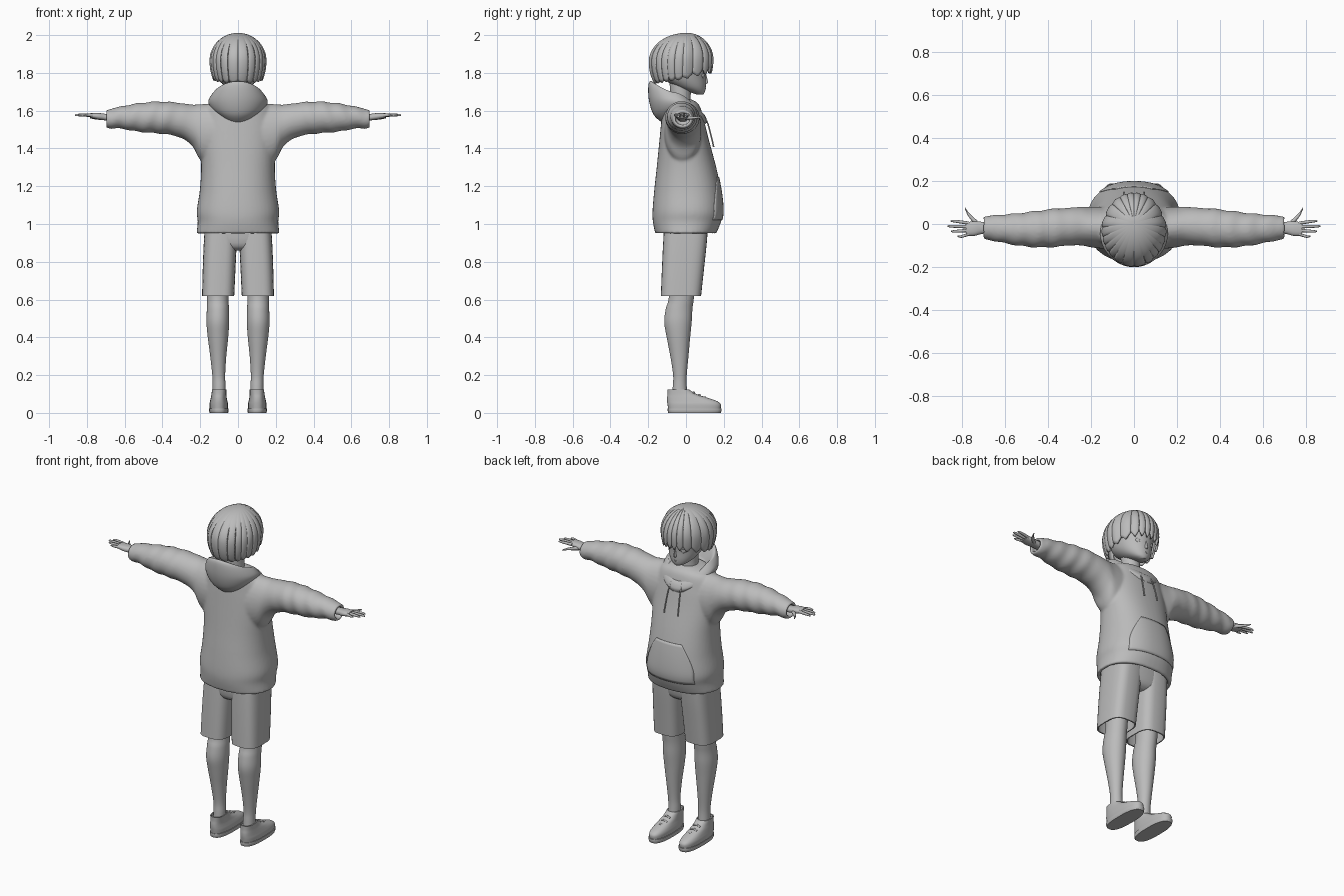
import bpy, bmesh, math
from math import sin, cos, pi

if "Cube" in bpy.data.objects:
    bpy.data.objects.remove(bpy.data.objects["Cube"])

grey = bpy.data.materials.new("plain grey")
grey.use_nodes = True
grey.diffuse_color = (0.5, 0.5, 0.5, 1)
grey.node_tree.nodes["Principled BSDF"].inputs["Base Color"].default_value = (0.5, 0.5, 0.5, 1)


def finish(name, bm, mirror=False, angle=45):
    """Turn a bmesh into a smooth shaded object, mirrored in x on request."""
    bmesh.ops.recalc_face_normals(bm, faces=bm.faces)
    mesh = bpy.data.meshes.new(name)
    bm.to_mesh(mesh)
    bm.free()
    mesh.materials.append(grey)
    ob = bpy.data.objects.new(name, mesh)
    bpy.context.collection.objects.link(ob)
    bpy.ops.object.select_all(action="DESELECT")
    ob.select_set(True)
    bpy.context.view_layer.objects.active = ob
    bpy.ops.object.shade_smooth_by_angle(angle=math.radians(angle))
    if mirror:
        ob.modifiers.new("Mirror", "MIRROR")
    return ob


def spline(keys, steps=5):
    """Catmull-Rom points through the key rings."""
    out = []
    for i in range(len(keys) - 1):
        quad = [keys[max(i - 1, 0)], keys[i], keys[i + 1], keys[min(i + 2, len(keys) - 1)]]
        for k in range(steps):
            t = k / steps
            out.append([b + t / 2 * (c - a + t * (2 * a - 5 * b + 4 * c - d + t * (3 * (b - c) + d - a)))
                        for a, b, c, d in zip(*quad)])
    return out + [list(keys[-1])]


def skin(bm, rings, close=True):
    """Bridge rings of points into a surface, with end caps."""
    rows = [[bm.verts.new(p) for p in ring] for ring in rings]
    n = len(rows[0])
    for a, b in zip(rows, rows[1:]):
        for i in range(n):
            j = (i + 1) % n
            bm.faces.new((a[i], a[j], b[j], b[i]))
    if close:
        bm.faces.new(rows[0])
        bm.faces.new(rows[-1])


def loft(bm, keys, axis="z", power=2, hollow=0, wall=0.8, wave=0, n=32, flip=1):
    """Rings (height, u0, u1, v0, v1) along an axis; hollow sinks an opening into the last end."""
    rings = spline(keys)
    if hollow:
        t, a, b, c, d = rings[-1]
        shrink = [(a + b) / 2 + (a - b) / 2 * wall, (a + b) / 2 + (b - a) / 2 * wall,
                  (c + d) / 2 + (c - d) / 2 * wall, (c + d) / 2 + (d - c) / 2 * wall]
        rings += [[t] + shrink, [t + hollow] + shrink]
    pts = []
    for t, a, b, c, d in rings:
        ring = []
        for i in range(n):
            f = 2 * pi * i / n
            s = 1 + wave * sin(t * 70 + 2 * sin(f)) * min(1, max(0, t - 0.25) * 6)
            u = (a + b) / 2 + s * (b - a) / 2 * math.copysign(abs(cos(f)) ** (2 / power), cos(f))
            v = (c + d) / 2 + s * (d - c) / 2 * math.copysign(abs(sin(f)) ** (2 / power), sin(f))
            ring.append((u, v, t) if axis == "z" else (flip * t, u, v))
        pts.append(ring)
    skin(bm, pts)


def part(name, keys, mirror=False, angle=45, **kw):
    bm = bmesh.new()
    loft(bm, keys, **kw)
    return finish(name, bm, mirror, angle)


# Hoodie: body and sleeves fused into one cloth surface
bm = bmesh.new()
loft(bm, [(1.66, -.07, .07, -.10, .03), (1.63, -.16, .16, -.12, .07), (1.55, -.19, .19, -.13, .095),
          (1.45, -.20, .20, -.14, .12), (1.3, -.195, .195, -.155, .16), (1.18, -.202, .202, -.168, .185),
          (1.07, -.218, .218, -.177, .196), (1.01, -.213, .213, -.175, .185), (.95, -.22, .22, -.163, .16)],
     power=2.3, hollow=.07, wall=.9, n=48)
for side in (-1, 1):
    loft(bm, [(.08, -.12, .08, 1.3, 1.64), (.19, -.11, .08, 1.33, 1.635), (.24, -.1, .08, 1.41, 1.632),
              (.3, -.1, .075, 1.455, 1.64), (.38, -.108, .07, 1.475, 1.648), (.46, -.108, .06, 1.482, 1.647),
              (.54, -.1, .05, 1.49, 1.638), (.62, -.085, .043, 1.505, 1.622), (.67, -.075, .038, 1.505, 1.612),
              (.7, -.072, .036, 1.512, 1.6)],
         axis="x", wave=.035, hollow=-.05, wall=.72, flip=side)
hoodie = finish("hoodie", bm)
rm = hoodie.modifiers.new("Fuse", "REMESH")
rm.mode = "VOXEL"
rm.voxel_size = .008
rm.use_smooth_shade = True
sm = hoodie.modifiers.new("Soften", "SMOOTH")
sm.iterations = 6

# Pouch pocket hugging the belly, with slanted hand openings
bm = bmesh.new()
rows = []
for k in range(15):
    z = 1.02 + .23 * k / 14
    w = .16 - .075 * max(0, (z - 1.08) / .17) ** 1.5
    rows.append([bm.verts.new((w * (i / 12 - 1), .3, z)) for i in range(25)])
for a, b in zip(rows, rows[1:]):
    for i in range(24):
        bm.faces.new((a[i], b[i], b[i + 1], a[i + 1]))
pocket = finish("pouch_pocket", bm)
sw = pocket.modifiers.new("Hug", "SHRINKWRAP")
sw.target = hoodie
sw.wrap_method = "PROJECT"
sw.use_project_y = True
sw.use_negative_direction = True
sw.use_positive_direction = False
sw.offset = .004
pocket.modifiers.new("Cloth", "SOLIDIFY").thickness = .006

# Hood lying open around the neck: (half width, back y, front y, back z, side z, front z)
bm = bmesh.new()
rings = []
for w, yb, yf, zb, zs, zf in spline([(.12, -.125, .105, 1.535, 1.6, 1.53), (.15, -.172, .11, 1.58, 1.625, 1.55),
                                     (.156, -.197, .1, 1.66, 1.655, 1.575), (.135, -.197, .085, 1.745, 1.69, 1.59),
                                     (.12, -.17, .075, 1.745, 1.69, 1.59), (.085, -.12, .055, 1.65, 1.64, 1.56)]):
    ring = []
    for i in range(48):
        f = 2 * pi * i / 48
        c = cos(f)
        z = zs + (zb - zs) * max(c, 0) ** 1.5 + (zf - zs) * max(-c, 0) ** 1.5
        ring.append((w * sin(f), (yb + yf) / 2 + (yb - yf) / 2 * c, z))
    rings.append(ring)
skin(bm, rings)
finish("hood", bm, angle=60)

# Drawstrings
part("drawstring", [(1.585, .03, .038, .085, .093), (1.53, .036, .044, .112, .12), (1.42, .042, .05, .14, .148),
                    (1.41, .041, .051, .14, .15)], mirror=True, n=8)

# Shorts: seat and two open legs
part("shorts_seat", [(1.06, -.17, .17, -.12, .12), (.9, -.17, .17, -.115, .105), (.86, -.08, .08, -.08, .07)], power=2.6)
part("shorts_leg", [(1.0, .005, .175, -.115, .118), (.88, .008, .182, -.122, .108), (.75, .014, .187, -.128, .094),
                    (.62, .02, .19, -.133, .08)], mirror=True, power=3.2, hollow=.12, wall=.93)

# Legs
part("leg", [(.8, .045, .17, -.09, .06), (.62, .05, .165, -.09, .043), (.55, .048, .165, -.107, .034),
             (.48, .047, .167, -.115, .03), (.4, .052, .16, -.102, .022), (.3, .062, .147, -.083, .013),
             (.2, .068, .136, -.068, .004), (.14, .066, .134, -.07, .004), (.06, .066, .136, -.075, .01)], mirror=True)

# Shoes: flat sole, upper that slopes to the toe, ankle collar and laces
part("shoe_sole", [(0, .052, .15, -.094, .184), (.012, .05, .153, -.097, .188), (.024, .05, .153, -.097, .188)],
     mirror=True, power=2.6)
part("shoe_upper", [(.02, .054, .15, -.094, .183), (.045, .053, .151, -.098, .184), (.062, .056, .148, -.1, .165),
                    (.08, .06, .144, -.1, .115), (.1, .062, .14, -.098, .055), (.125, .062, .138, -.098, .015)],
     mirror=True, power=2.5, hollow=-.015, wall=.88)
for k in range(3):
    y, z = .035 + .03 * k, .112 - .013 * k
    part("shoe_lace", [(.078, y, y + .012, z - .012, z - .006), (.101, y, y + .012, z - .006, z + .002),
                       (.124, y, y + .012, z - .012, z - .006)], axis="x", mirror=True, n=8)

# Hands: palm, four fingers, thumb
part("palm", [(.64, -.045, .01, 1.54, 1.58), (.7, -.045, .01, 1.548, 1.583), (.74, -.055, .012, 1.553, 1.588),
              (.78, -.054, .008, 1.562, 1.587)], axis="x", mirror=True, power=2.4, n=20)
for k, (name, tip) in enumerate([("little", .818), ("ring", .848), ("middle", .864), ("index", .85)]):
    y, out = -.046 + .0165 * k, -.011 + .007 * k
    part(name + "_finger", [(.765, y - .008, y + .008, 1.565, 1.584),
                            (tip - .02, y + out - .007, y + out + .006, 1.57, 1.584),
                            (tip, y + out - .003, y + out + .003, 1.572, 1.579)], axis="x", mirror=True, n=10)
part("thumb", [(.715, -.02, .006, 1.55, 1.574), (.745, .006, .032, 1.552, 1.572), (.768, .035, .055, 1.556, 1.57),
               (.783, .066, .076, 1.559, 1.566)], axis="x", mirror=True, n=10)

# Neck, head and small facial features
part("neck", [(1.54, -.065, .065, -.09, .035), (1.66, -.052, .052, -.082, .025), (1.78, -.055, .055, -.09, .03)])
part("head", [(1.686, -.018, .018, .055, .092), (1.7, -.046, .046, .015, .1), (1.73, -.076, .076, -.06, .105),
              (1.78, -.1, .1, -.13, .106), (1.85, -.112, .112, -.155, .112), (1.92, -.095, .095, -.135, .09),
              (1.96, -.04, .04, -.07, .03)])
part("nose", [(1.742, -.008, .008, .09, .107), (1.75, -.009, .009, .09, .117), (1.79, -.004, .004, .09, .108)], n=10)
part("mouth", [(1.715, -.012, .012, .095, .104), (1.719, -.016, .016, .095, .106), (1.722, -.01, .01, .095, .104)], n=12)
part("eye", [(1.772, .034, .05, .07, .096), (1.785, .026, .06, .07, .098), (1.795, .032, .056, .07, .097)],
     mirror=True, n=16)

# Hair: grooved cap whose locks end in points, with a recessed fringe in front
bm = bmesh.new()
rings = []
cols, locks = 176, 22
for r in range(1, 22):
    s = r / 21
    ring = []
    for i in range(cols):
        f = 2 * pi * i / cols
        front = max(0, cos(f))
        fringe = min(1, max(0, (cos(f) - .15) * 8))
        tooth = abs((i * locks / cols + .35 * sin(3 * f)) % 1 - .5) * 2
        low = 1.745 + .02 * (1 + cos(f)) + .012 * front + (.015 + .03 * front) * tooth
        end = math.acos(max(-1, (low - 1.865) / .2))
        a = s * end
        z = 1.865 + (.135 if a < pi / 2 else .2) * cos(a)
        rad = sin(a) * (1 - .045 * tooth ** 3 * min(1, s * 2) - .035 * fringe * min(1, s * 3))
        ring.append((.139 * rad * sin(f), -.025 + .03 * (1 - s) ** 2 + .164 * rad * cos(f), z))
    rings.append(ring)
skin(bm, rings, close=False)
bm.verts.ensure_lookup_table()
bm.faces.new(bm.verts[:cols])
hair = finish("hair", bm, angle=40)
hair.modifiers.new("Thickness", "SOLIDIFY").thickness = .012
